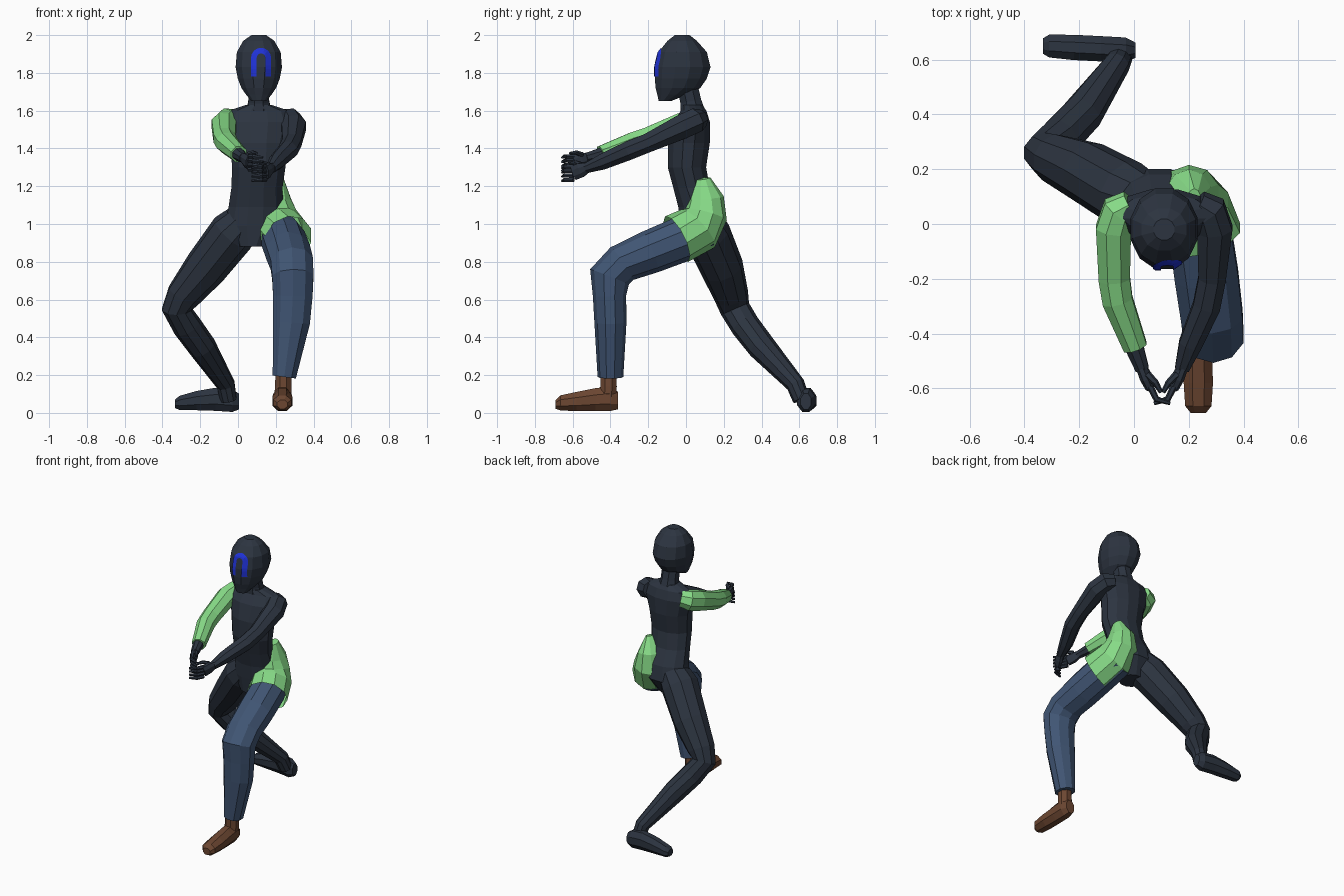
import bpy, bmesh, math
from mathutils import Vector
from mathutils.bvhtree import BVHTree


def material(name, rgb):
    m = bpy.data.materials.new(name)
    m.diffuse_color = (*rgb, 1)
    return m


DARK = material("dark slate", (0.025, 0.034, 0.051))
GREEN = material("light green", (0.24, 0.70, 0.24))
DENIM = material("denim blue", (0.052, 0.092, 0.175))
BROWN = material("brown leather", (0.15, 0.062, 0.031))
BLUE = material("bright blue", (0.014, 0.032, 0.68))


def finish(name, bm, mat):
    me = bpy.data.meshes.new(name)
    bm.to_mesh(me)
    bm.free()
    me.materials.append(mat)
    ob = bpy.data.objects.new(name, me)
    bpy.context.collection.objects.link(ob)
    return ob


def tube(name, pts, mat, n=10, side=(1, 0, 0), axis=None, cap_end=True):
    """Faceted loft through (x, y, z, half width, half depth) stations."""
    bm = bmesh.new()
    ps = [Vector(p[:3]) for p in pts]
    rings = []
    for i, p in enumerate(pts):
        if axis:
            t = Vector(axis)
        else:
            t = Vector()
            if i > 0:
                t += (ps[i] - ps[i - 1]).normalized()
            if i < len(ps) - 1:
                t += (ps[i + 1] - ps[i]).normalized()
            t.normalize()
        u = Vector(side)
        u = (u - t * u.dot(t)).normalized()
        v = t.cross(u)
        a, b = p[3], p[-1]
        rings.append([bm.verts.new(ps[i] + u * a * math.cos(w) + v * b * math.sin(w))
                      for w in ((k + 0.5) * 2 * math.pi / n for k in range(n))])
    for r, s in zip(rings, rings[1:]):
        for k in range(n):
            j = (k + 1) % n
            bm.faces.new((r[k], r[j], s[j], s[k]))
    bm.faces.new(rings[0])
    if cap_end:
        bm.faces.new(rings[-1])
    bmesh.ops.recalc_face_normals(bm, faces=bm.faces)
    return finish(name, bm, mat)


# Head: z, front y, back y, half width
head_profile = [(2.0, -0.06, 0.02, 0.04), (1.97, -0.10, 0.06, 0.085),
                (1.91, -0.15, 0.115, 0.12), (1.83, -0.17, 0.135, 0.127),
                (1.77, -0.17, 0.115, 0.115), (1.72, -0.165, 0.08, 0.095),
                (1.685, -0.155, 0.01, 0.07), (1.65, -0.145, -0.08, 0.04)]
head = tube("head", [(0.11, (f + b) / 2, z, w, (b - f) / 2) for z, f, b, w in head_profile],
            DARK, 12, axis=(0, 0, -1))

# Arched face mark, projected on the front of the head
me = head.data
tree = BVHTree.FromPolygons([v.co for v in me.vertices], [p.vertices for p in me.polygons])
R_MID, HALF, Z_LOW, Z_ARC = 0.038, 0.015, 1.78, 1.88
path = [(-R_MID, Z_LOW + k * 0.02, -1, 0) for k in range(5)]
path += [(R_MID * math.cos(w), Z_ARC + R_MID * math.sin(w), math.cos(w), math.sin(w))
         for w in (math.pi * (1 - k / 8) for k in range(9))]
path += [(R_MID, Z_LOW + k * 0.02, 1, 0) for k in range(4, -1, -1)]
bm = bmesh.new()
rows = []
for x, z, nx, nz in path:
    row = []
    for k in (-1, -0.33, 0.33, 1):
        px, pz = 0.122 + x + nx * HALF * k, z + nz * HALF * k
        hit = tree.ray_cast(Vector((px, -1, pz)), Vector((0, 1, 0)))[0]
        row.append(bm.verts.new((px, (hit.y if hit else -0.16) - 0.005, pz)))
    rows.append(row)
for r, s in zip(rows, rows[1:]):
    for k in range(3):
        f = bm.faces.new((r[k], r[k + 1], s[k + 1], s[k]))
        f.normal_update()
        if f.normal.y > 0:
            f.normal_flip()
finish("face_mark", bm, BLUE)

# Neck and torso
tube("neck", [(0.11, 0.04, 1.57, 0.075), (0.11, 0.025, 1.65, 0.06), (0.11, 0.0, 1.76, 0.06)],
     DARK, 8)
tube("torso", [(0.11, 0.03, 1.63, 0.07, 0.06), (0.11, 0.04, 1.60, 0.165, 0.07),
               (0.11, 0.03, 1.54, 0.19, 0.10), (0.11, 0.015, 1.43, 0.157, 0.115),
               (0.11, 0.005, 1.30, 0.146, 0.105), (0.10, 0.03, 1.19, 0.14, 0.10),
               (0.095, 0.07, 1.09, 0.15, 0.115), (0.09, 0.085, 0.99, 0.165, 0.12),
               (0.075, 0.06, 0.88, 0.08, 0.08)], DARK, 12, axis=(0, 0, -1))

# Arms
tube("right_sleeve", [(-0.01, 0.07, 1.555, 0.055), (-0.055, 0.045, 1.545, 0.07),
                      (-0.075, -0.02, 1.525, 0.07), (-0.072, -0.2, 1.455, 0.062),
                      (-0.06, -0.28, 1.43, 0.06), (0.005, -0.45, 1.37, 0.047)], GREEN, 8)
tube("right_forearm", [(-0.03, -0.36, 1.40, 0.04), (0.005, -0.46, 1.367, 0.035),
                       (0.03, -0.53, 1.35, 0.027)], DARK, 8)
tube("left_arm", [(0.23, 0.07, 1.555, 0.055), (0.275, 0.045, 1.545, 0.07),
                  (0.295, -0.02, 1.515, 0.07), (0.285, -0.2, 1.43, 0.054),
                  (0.265, -0.3, 1.39, 0.054), (0.205, -0.44, 1.33, 0.045),
                  (0.175, -0.53, 1.295, 0.028)], DARK, 8)

# Hands: palm, four curled fingers and a thumb
for name, s, wrist, knuckle in (("right", 1, Vector((0.025, -0.52, 1.352)), Vector((0.06, -0.595, 1.325))),
                                ("left", -1, Vector((0.18, -0.52, 1.30)), Vector((0.145, -0.595, 1.27)))):
    tube(name + "_palm", [(*wrist, 0.02, 0.028), (*(wrist.lerp(knuckle, 0.5)), 0.024, 0.042),
                          (*knuckle, 0.02, 0.042)], DARK, 8)
    for i in range(4):
        a = knuckle + Vector((0, 0, 0.033 - i * 0.023))
        b = a + Vector((0.022 * s, -0.045, 0.0))
        c = b + Vector((0.05 * s, -0.015, -0.006))
        tube(f"{name}_finger_{i + 1}", [(*a, 0.013), (*b, 0.012), (*c, 0.007)], DARK, 6, side=(0, 0, 1))
    a = wrist.lerp(knuckle, 0.4) + Vector((0.01 * s, 0, 0.025))
    tube(name + "_thumb", [(*a, 0.015), (*(a + Vector((0.03 * s, -0.03, 0.012))), 0.012),
                           (*(a + Vector((0.05 * s, -0.065, 0.008))), 0.008)], DARK, 6, side=(0, 0, 1))

# Trailing right leg and foot
tube("right_leg", [(0.05, 0.08, 1.03, 0.10), (-0.03, 0.11, 0.95, 0.125),
                   (-0.17, 0.19, 0.77, 0.115), (-0.29, 0.24, 0.62, 0.092),
                   (-0.325, 0.26, 0.55, 0.08), (-0.27, 0.315, 0.46, 0.078),
                   (-0.19, 0.40, 0.35, 0.075), (-0.065, 0.58, 0.15, 0.05),
                   (-0.05, 0.61, 0.07, 0.045)], DARK, 10)
tube("right_foot", [(0.005, 0.635, 0.06, 0.03, 0.045), (-0.03, 0.635, 0.065, 0.05, 0.065),
                    (-0.12, 0.64, 0.072, 0.05, 0.066), (-0.22, 0.645, 0.065, 0.05, 0.055),
                    (-0.31, 0.65, 0.053, 0.045, 0.04), (-0.333, 0.65, 0.048, 0.03, 0.025)],
     DARK, 8, side=(0, 1, 0), axis=(-1, 0, 0))

# Leading left leg in trousers
tube("left_trouser_leg", [(0.21, 0.10, 0.97, 0.11), (0.24, -0.02, 0.92, 0.12),
                          (0.265, -0.19, 0.852, 0.122, 0.115), (0.285, -0.34, 0.79, 0.118, 0.105),
                          (0.29, -0.405, 0.72, 0.115, 0.11), (0.29, -0.405, 0.62, 0.11, 0.088),
                          (0.283, -0.40, 0.48, 0.103, 0.085), (0.245, -0.40, 0.19, 0.065, 0.068)],
     DENIM, 10)
tube("left_ankle", [(0.24, -0.41, 0.24, 0.045), (0.24, -0.41, 0.14, 0.047),
                    (0.235, -0.415, 0.06, 0.05)], BROWN, 8)
tube("left_shoe", [(0.235, -0.36, 0.065, 0.035, 0.05), (0.235, -0.40, 0.075, 0.052, 0.07),
                   (0.235, -0.48, 0.07, 0.054, 0.066), (0.235, -0.58, 0.06, 0.058, 0.055),
                   (0.235, -0.665, 0.053, 0.052, 0.043), (0.235, -0.69, 0.045, 0.03, 0.025)],
     BROWN, 8, axis=(0, -1, 0))

# Half shorts around the left hip, with an open flared hem
tube("hip_shorts", [(0.22, 0.09, 1.24, 0.025, 0.04), (0.20, 0.105, 1.14, 0.085, 0.095),
                    (0.20, 0.105, 1.05, 0.115, 0.115), (0.225, 0.06, 0.975, 0.13, 0.135),
                    (0.265, -0.05, 0.92, 0.135, 0.135)], GREEN, 10, cap_end=False)
